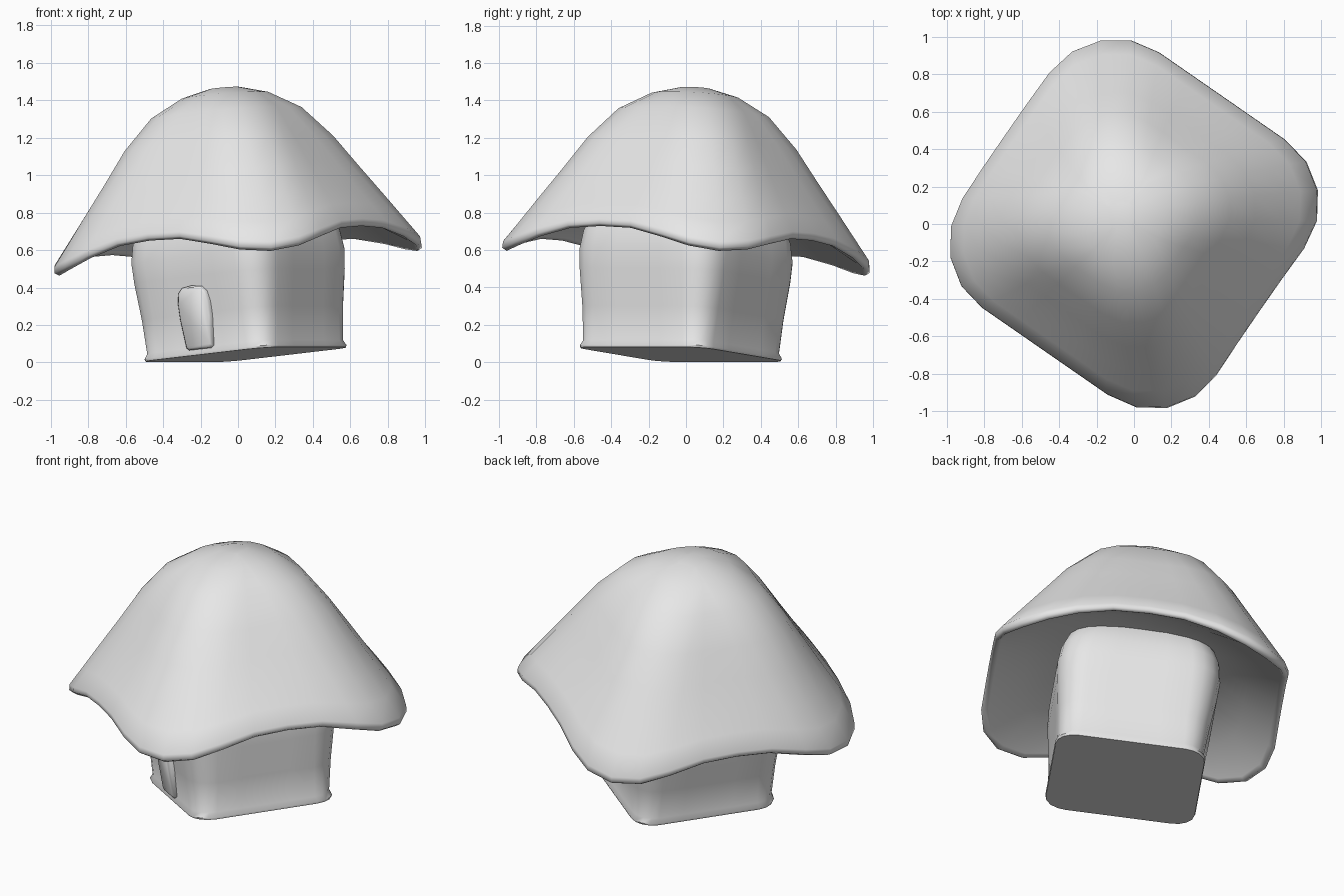
import bpy, bmesh, math
from mathutils import Matrix

if "Cube" in bpy.data.objects:
    bpy.data.objects.remove(bpy.data.objects["Cube"])

# One flat grey for the whole hut
grey = bpy.data.materials.new("plain grey")
grey.diffuse_color = (0.8, 0.8, 0.8, 1)
grey.use_nodes = True
grey.node_tree.nodes["Principled BSDF"].inputs["Base Color"].default_value = grey.diffuse_color

# The hut is turned about z and leans slightly
TURN = math.radians(-34.7)
LEAN = math.radians(-5.5)
PLACE = (Matrix.Rotation(TURN, 4, 'Z') @ Matrix.Translation((0.05, 0, 0.042))
         @ Matrix.Rotation(LEAN, 4, 'Y'))


def finish(name, bm, angle):
    bmesh.ops.recalc_face_normals(bm, faces=bm.faces)
    bm.transform(PLACE)
    mesh = bpy.data.meshes.new(name)
    bm.to_mesh(mesh)
    bm.free()
    mesh.materials.append(grey)
    ob = bpy.data.objects.new(name, mesh)
    bpy.context.collection.objects.link(ob)
    bpy.ops.object.select_all(action='DESELECT')
    ob.select_set(True)
    bpy.context.view_layer.objects.active = ob
    bpy.ops.object.shade_smooth_by_angle(angle=math.radians(angle))
    return ob


def rounded_square(h, r, arc=4, side=4):
    """Half width h, corner radius r; corner arcs joined by split sides."""
    pts = []
    for q in range(4):
        a0 = q * math.pi / 2
        quad = []
        for i in range(arc + 1):
            a = i / arc * math.pi / 2
            quad.append((h - r + r * math.cos(a), h - r + r * math.sin(a)))
        for i in range(1, side):
            quad.append(((h - r) * (1 - 2 * i / side), h))
        c, s = math.cos(a0), math.sin(a0)
        pts += [(x * c - y * s, x * s + y * c) for x, y in quad]
    return pts


def loft(bm, sections):
    """Sections are (half width, radius, z at side middle, z at corner)."""
    rings = []
    for h, r, z_side, z_corner in sections:
        ring = []
        for x, y in rounded_square(h, r):
            w = ((1 - math.cos(4 * math.atan2(y, x))) / 2) ** 1.6
            ring.append(bm.verts.new((x, y, z_side + (z_corner - z_side) * w)))
        rings.append(ring)
    for a, b in zip(rings, rings[1:]):
        for i in range(len(a)):
            j = (i + 1) % len(a)
            bm.faces.new((a[i], a[j], b[j], b[i]))
    bm.faces.new(rings[0][::-1])
    bm.faces.new(rings[-1])


# Walls: small foot flare, bulging upwards, tucked in under the roof
bm = bmesh.new()
loft(bm, [(h, r, z, z) for h, r, z in (
    (0.42, 0.12, 0.0), (0.424, 0.12, 0.012), (0.412, 0.12, 0.04),
    (0.428, 0.14, 0.22), (0.452, 0.16, 0.42), (0.460, 0.17, 0.53),
    (0.448, 0.17, 0.63), (0.42, 0.17, 0.71), (0.38, 0.17, 0.78))])
finish("walls", bm, 50)

# Roof: underside, soft rim drooping at the corners, domed top
bm = bmesh.new()
loft(bm, [
    (0.40, 0.15, 0.75, 0.72), (0.62, 0.28, 0.70, 0.63),
    (0.79, 0.40, 0.625, 0.51), (0.812, 0.42, 0.612, 0.49),
    (0.83, 0.42, 0.625, 0.505), (0.828, 0.42, 0.65, 0.54),
    (0.765, 0.40, 0.74, 0.65), (0.69, 0.37, 0.84, 0.78),
    (0.59, 0.34, 0.985, 0.955), (0.49, 0.30, 1.13, 1.13),
    (0.366, 0.26, 1.295, 1.295), (0.225, 0.20, 1.39, 1.39),
    (0.08, 0.08, 1.43, 1.43)])
finish("roof", bm, 80)

# Door: arched slab following the lean of the wall
half = [(0.07, 0.03), (0.085, 0.042), (0.1, 0.2), (0.1, 0.28),
        (0.088, 0.335), (0.06, 0.362)]
outline = half + [(0, 0.37)] + [(-x, z) for x, z in reversed(half)]
bm = bmesh.new()


def door_ring(scale, out):
    return [bm.verts.new((x * scale, -(0.408 + 0.11 * z + out),
                          0.2 + (z - 0.2) * (1 - (1 - scale) * 0.6)))
            for x, z in outline]


rings = [door_ring(1, -0.03), door_ring(1, 0.014), door_ring(0.9, 0.025)]
for a, b in zip(rings, rings[1:]):
    for i in range(len(a)):
        j = (i + 1) % len(a)
        bm.faces.new((a[i], a[j], b[j], b[i]))
bm.faces.new(rings[0][::-1])
bm.faces.new(rings[-1])
finish("door", bm, 50)
